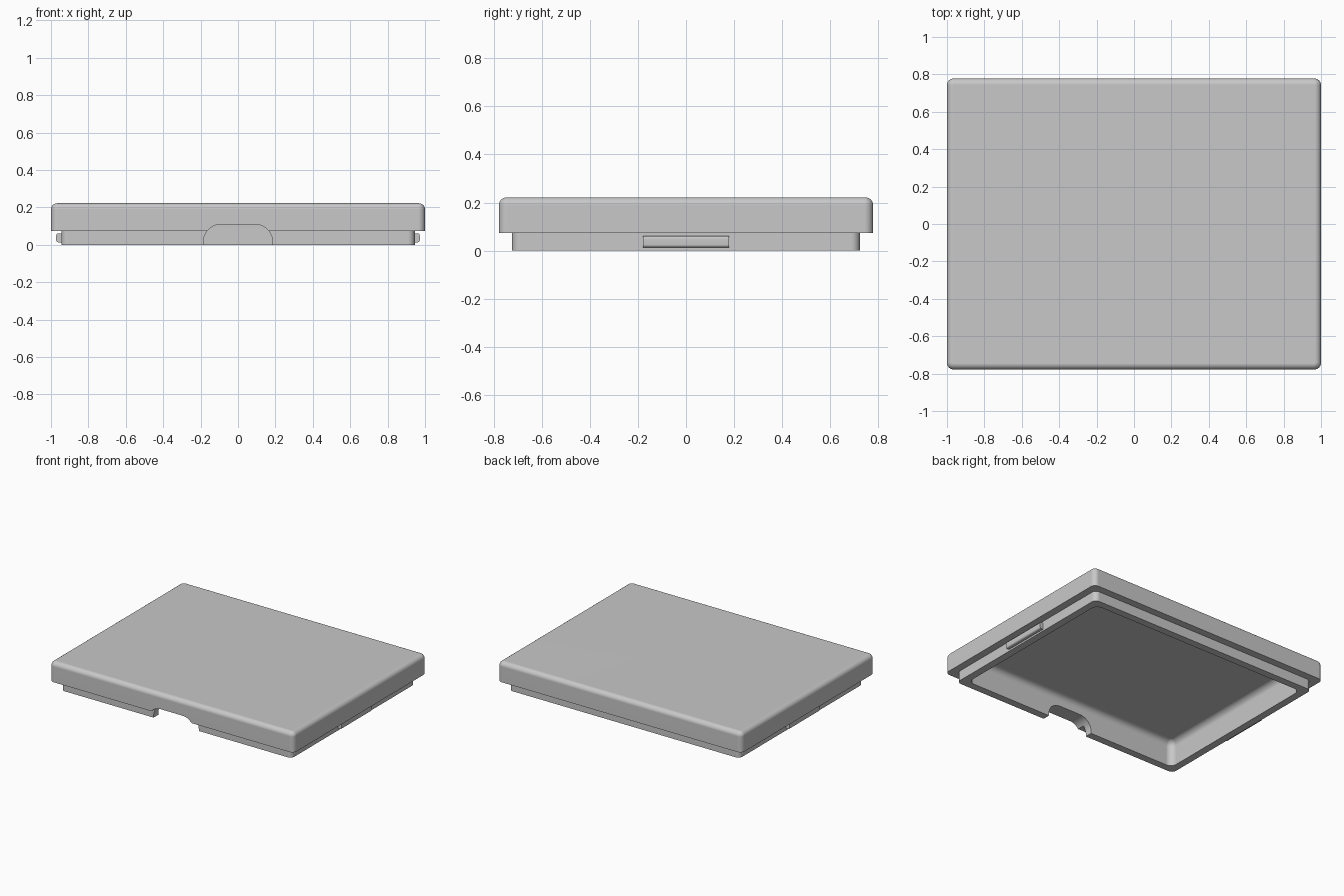
import bpy, bmesh, math
from mathutils import Matrix, Vector

if "Cube" in bpy.data.objects:
    bpy.data.objects.remove(bpy.data.objects["Cube"], do_unlink=True)

HALF_X, HALF_Y, HEIGHT = 1.0, 0.778, 0.222
SKIRT_Z = 0.074        # lower edge of the outer skirt
STEP = 0.055           # wall thickness
FLOOR_Z = 0.187        # ceiling of the hollow underside

grey = bpy.data.materials.new("plain grey")
grey.use_nodes = True
grey.diffuse_color = (0.58, 0.58, 0.58, 1)
grey.node_tree.nodes["Principled BSDF"].inputs["Base Color"].default_value = (0.58, 0.58, 0.58, 1)


def finish(bm, name):
    bmesh.ops.recalc_face_normals(bm, faces=bm.faces)
    mesh = bpy.data.meshes.new(name)
    bm.to_mesh(mesh)
    bm.free()
    mesh.materials.append(grey)
    obj = bpy.data.objects.new(name, mesh)
    bpy.context.collection.objects.link(obj)
    return obj


def activate(obj):
    bpy.ops.object.select_all(action='DESELECT')
    obj.select_set(True)
    bpy.context.view_layer.objects.active = obj


def smooth(obj):
    """Smooth the fillets while the large faces keep flat shading."""
    activate(obj)
    bpy.ops.object.shade_smooth_by_angle(angle=math.radians(35))
    weighted = obj.modifiers.new("flat_faces", 'WEIGHTED_NORMAL')
    weighted.keep_sharp = True


def rounded_ring(bm, inset, z, radius, segs=6):
    """Loop of vertices around a rounded rectangle."""
    cx, cy = HALF_X - inset - radius, HALF_Y - inset - radius
    ring = []
    for q, (sx, sy) in enumerate([(1, 1), (-1, 1), (-1, -1), (1, -1)]):
        for i in range(segs + 1):
            a = math.pi / 2 * (q + i / segs)
            ring.append(bm.verts.new((sx * cx + radius * math.cos(a),
                                      sy * cy + radius * math.sin(a), z)))
    return ring


def fillet(inset, z_top, radius, corner, steps=6):
    """Ring settings rolling from a flat top into a vertical wall."""
    out = []
    for i in range(steps + 1):
        a = math.pi / 2 * i / steps
        d = radius * (1 - math.sin(a))
        out.append((inset + d, z_top - radius * (1 - math.cos(a)), corner - d))
    return out


# Lid shell: one wall section carried round the outside, lip and hollow
section = fillet(0, HEIGHT, 0.033, 0.036)
section += [(0, SKIRT_Z, 0.036), (STEP, SKIRT_Z, 0.036), (STEP, 0, 0.036), (2 * STEP, 0, 0.048)]
section += reversed(fillet(2 * STEP, FLOOR_Z, 0.045, 0.048))
bm = bmesh.new()
rings = [rounded_ring(bm, *s) for s in section]
for a, b in zip(rings, rings[1:]):
    for i in range(len(a)):
        j = (i + 1) % len(a)
        bm.faces.new((a[i], a[j], b[j], b[i]))
bm.faces.new(rings[0])
bm.faces.new(rings[-1])
lid = finish(bm, "lid_shell")

# Thumb notch through the front wall
NOTCH_W, NOTCH_TOP, NOTCH_R = 0.185, 0.109, 0.095
arc = [math.pi / 2 * i / 10 for i in range(11)]
right = [(NOTCH_W - NOTCH_R + NOTCH_R * math.cos(a),
          NOTCH_TOP - NOTCH_R + NOTCH_R * math.sin(a)) for a in arc]
outline = [(NOTCH_W, -0.1)] + right
outline += [(-x, z) for x, z in reversed(outline)]
bm = bmesh.new()
face = bm.faces.new([bm.verts.new((x, -0.9, z)) for x, z in outline])
extruded = bmesh.ops.extrude_face_region(bm, geom=[face])["geom"]
bmesh.ops.translate(bm, vec=Vector((0, 0.3, 0)),
                    verts=[v for v in extruded if isinstance(v, bmesh.types.BMVert)])
cutter = finish(bm, "notch_cutter")
cutter.hide_render = True
activate(lid)
cut = lid.modifiers.new("notch", 'BOOLEAN')
cut.operation = 'DIFFERENCE'
cut.solver = 'EXACT'
cut.object = cutter
bpy.ops.object.modifier_apply(modifier=cut.name)
bpy.data.objects.remove(cutter, do_unlink=True)
smooth(lid)

# Snap ridges on the two short sides of the lip
for side, name in ((1, "left_snap_ridge"), (-1, "right_snap_ridge")):
    bm = bmesh.new()
    bmesh.ops.create_cube(bm, size=1, matrix=Matrix.Translation((side * 0.947, 0, 0.037))
                          @ Matrix.Diagonal((0.05, 0.356, 0.048, 1)))
    long_edges = [e for e in bm.edges
                  if all(v.co.x * side > 0.96 for v in e.verts)
                  and abs(e.verts[0].co.y - e.verts[1].co.y) > 0.1]
    bmesh.ops.bevel(bm, geom=long_edges, offset=0.012, segments=3, profile=0.5, affect='EDGES')
    smooth(finish(bm, name))
